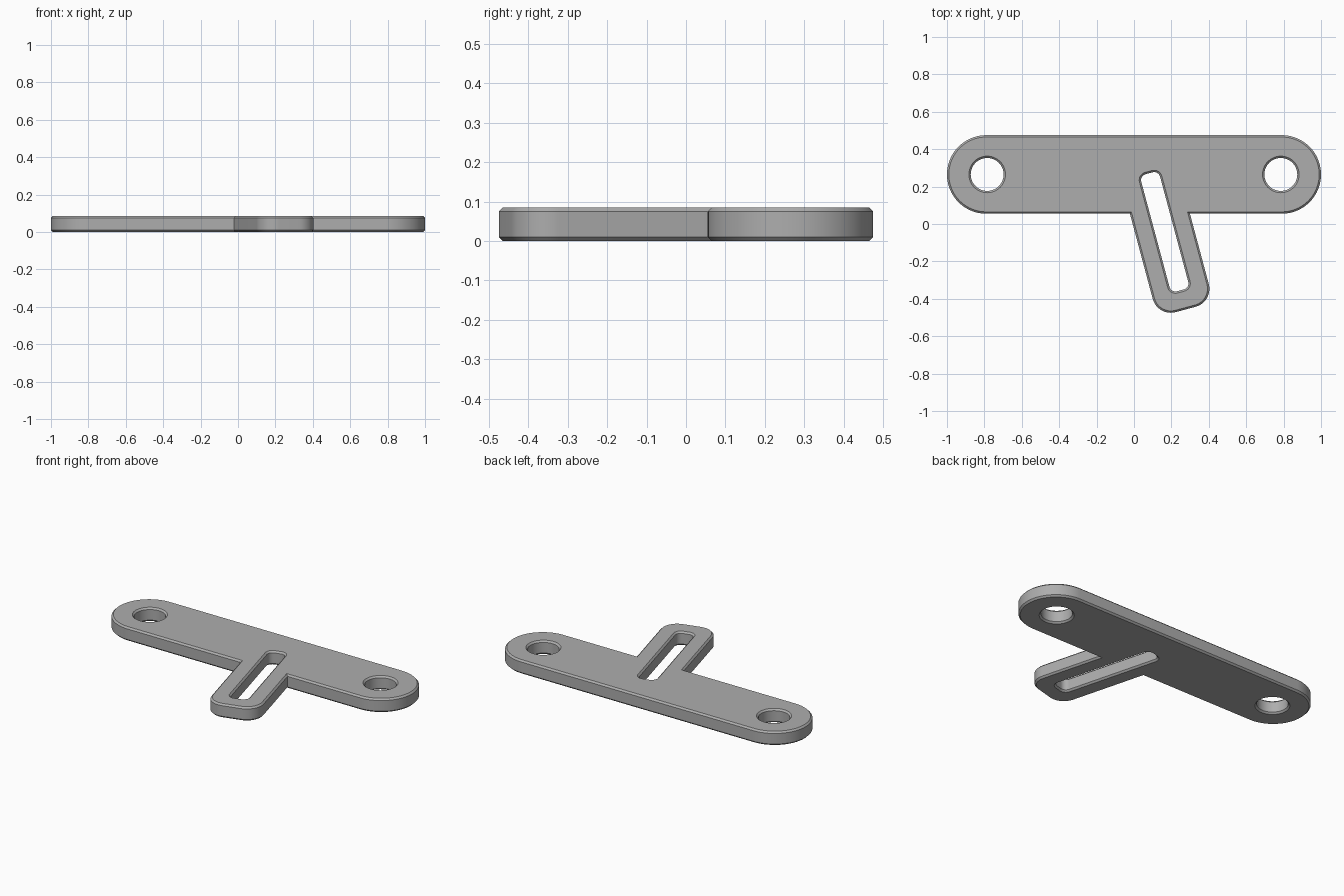
import bpy
import bmesh
from math import cos, sin, radians
from mathutils import Vector

cube = bpy.data.objects.get("Cube")
if cube:
    bpy.data.objects.remove(cube)

HEIGHT, CHAMFER = 0.085, 0.01
BAR_Y, BAR_R, BAR_X = 0.265, 0.21, 0.79
TILT = 15
ROOT = Vector((0.1386, BAR_Y - BAR_R))       # middle of the arm where it leaves the bar
ACROSS = Vector((cos(radians(TILT)), sin(radians(TILT))))
ALONG = Vector((ACROSS.y, -ACROSS.x))


def arc(centre, r, start, end, steps):
    """Points on an arc, angles in degrees."""
    angles = [radians(start + (end - start) * i / steps) for i in range(steps + 1)]
    return [centre + Vector((cos(a), sin(a))) * r for a in angles]


def on_arm(v, u):
    return ROOT + ACROSS * v + ALONG * u


def inset(points, d):
    """Move a closed outline to its left by d, with mitred corners."""
    result = []
    for i, p in enumerate(points):
        a = (p - points[i - 1]).normalized()
        b = (points[(i + 1) % len(points)] - p).normalized()
        n1, n2 = Vector((-a.y, a.x)), Vector((-b.y, b.x))
        result.append(p + (n1 + n2) * d / (1 + n1.dot(n2)))
    return result


# Outer outline, counter-clockwise: rounded bar, then the tilted arm
half, corner, tip = 0.155, 0.1, 0.53
root_x = Vector((half / ACROSS.x, 0))
outer = arc(Vector((BAR_X, BAR_Y)), BAR_R, -90, 90, 40)
outer += arc(Vector((-BAR_X, BAR_Y)), BAR_R, 90, 270, 40)
outer.append(ROOT - root_x)
outer += arc(on_arm(corner - half, tip - corner), corner, 180 + TILT, 270 + TILT, 16)
outer += arc(on_arm(half - corner, tip - corner), corner, 270 + TILT, 360 + TILT, 16)
outer.append(ROOT + root_x)

# Round holes near both bar ends, clockwise
holes = [arc(Vector((s * 0.785, BAR_Y)), 0.088, 0, -360, 48)[:-1] for s in (-1, 1)]

# Long rounded slot in the arm, clockwise
slot_half, slot_r, slot_top, slot_end = 0.052, 0.033, -0.224, 0.424
v, top, end = slot_half - slot_r, slot_top + slot_r, slot_end - slot_r
slot = []
for i, (cv, cu) in enumerate(((v, top), (-v, top), (-v, end), (v, end))):
    start = TILT + 90 * i
    slot += arc(on_arm(cv, cu), slot_r, start, start + 90, 10)
slot.reverse()

# Chamfered walls for every outline, then flat caps
bm = bmesh.new()
levels = ((0, CHAMFER), (CHAMFER, 0), (HEIGHT - CHAMFER, 0), (HEIGHT, CHAMFER))
caps = ([], [])
for outline in [outer, slot] + holes:
    rings = [[bm.verts.new((p.x, p.y, z)) for p in inset(outline, d)] for z, d in levels]
    count = len(outline)
    for low, high in zip(rings, rings[1:]):
        for i in range(count):
            j = (i + 1) % count
            bm.faces.new((low[i], low[j], high[j], high[i]))
    for cap, ring in zip(caps, (rings[0], rings[-1])):
        cap += [bm.edges.get((ring[i - 1], ring[i])) for i in range(count)]
for cap, direction in zip(caps, (-1, 1)):
    bmesh.ops.triangle_fill(bm, edges=cap, use_beauty=True, normal=(0, 0, direction))
bmesh.ops.recalc_face_normals(bm, faces=bm.faces)

mesh = bpy.data.meshes.new("slotted_bracket")
bm.to_mesh(mesh)
bm.free()
bracket = bpy.data.objects.new("slotted_bracket", mesh)
bpy.context.collection.objects.link(bracket)

# Plain grey finish
grey = bpy.data.materials.new("plain_grey")
grey.use_nodes = True
colour = (0.42, 0.42, 0.42, 1)
grey.diffuse_color = colour
grey.node_tree.nodes["Principled BSDF"].inputs["Base Color"].default_value = colour
mesh.materials.append(grey)

bpy.ops.object.select_all(action='DESELECT')
bracket.select_set(True)
bpy.context.view_layer.objects.active = bracket
bpy.ops.object.shade_smooth_by_angle(angle=radians(30))
